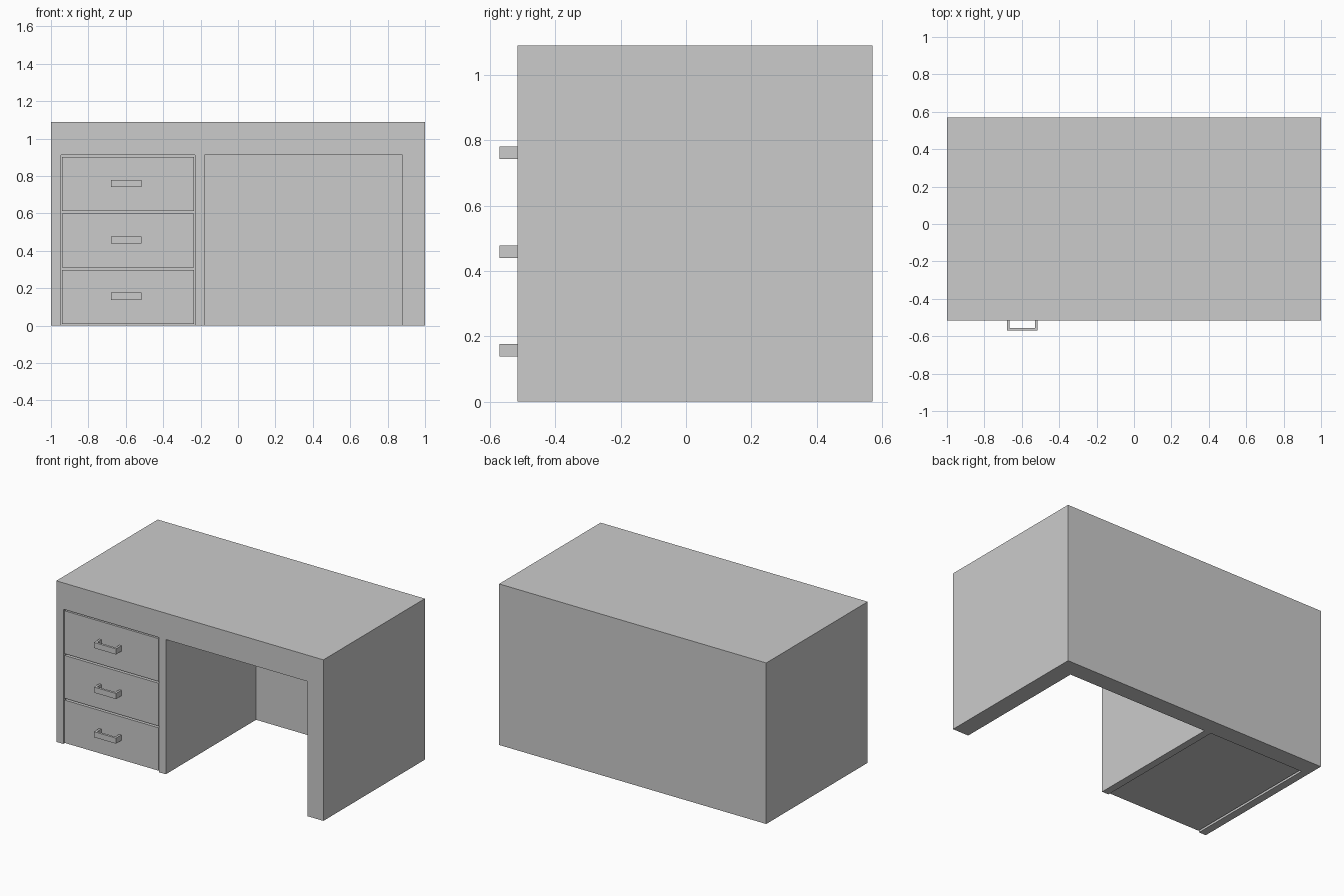
import bpy, bmesh

if "Cube" in bpy.data.objects:
    bpy.data.objects.remove(bpy.data.objects["Cube"])

FRONT, BACK, TOP = -0.515, 0.57, 1.09
INNER_BACK = 0.45


def finish(name, bm):
    bmesh.ops.recalc_face_normals(bm, faces=bm.faces)
    mesh = bpy.data.meshes.new(name)
    bm.to_mesh(mesh)
    bm.free()
    obj = bpy.data.objects.new(name, mesh)
    bpy.context.collection.objects.link(obj)
    return obj


def box(name, x0, x1, y0, y1, z0, z1):
    bm = bmesh.new()
    bmesh.ops.create_cube(bm, size=1)
    for v in bm.verts:
        v.co = (x1 if v.co.x > 0 else x0,
                y1 if v.co.y > 0 else y0,
                z1 if v.co.z > 0 else z0)
    return finish(name, bm)


def prism(name, outline, z0, z1):
    bm = bmesh.new()
    face = bm.faces.new([bm.verts.new((x, y, z0)) for x, y in outline])
    new = bmesh.ops.extrude_face_region(bm, geom=[face])["geom"]
    verts = [g for g in new if isinstance(g, bmesh.types.BMVert)]
    bmesh.ops.translate(bm, verts=verts, vec=(0, 0, z1 - z0))
    return finish(name, bm)


# Desk carcass with the drawer bay and knee space cut from the front and floor
carcass = box("desk_carcass", -1, 1, FRONT, BACK, 0, TOP)
openings = {"drawer_bay_cutter": (-0.947, -0.23), "knee_space_cutter": (-0.18, 0.88)}
for name, (x0, x1) in openings.items():
    cutter = box(name, x0, x1, FRONT - 0.2, INNER_BACK, -0.2, 0.912)
    cutter.hide_render = True
    cutter.hide_set(True)
    cutter.display_type = 'WIRE'
    mod = carcass.modifiers.new(name, 'BOOLEAN')
    mod.operation = 'DIFFERENCE'
    mod.solver = 'EXACT'
    mod.object = cutter

# Three drawers, each with a squared U-shaped pull
H0, H1, HY, T = -0.68, -0.515, -0.57, 0.015
DRAWER_FRONT = FRONT + 0.003
pull = [(H0, DRAWER_FRONT), (H0, HY), (H1, HY), (H1, DRAWER_FRONT),
        (H1 - T, DRAWER_FRONT), (H1 - T, HY + T), (H0 + T, HY + T), (H0 + T, DRAWER_FRONT)]
for i in range(3):
    z = 0.008 + 0.302 * i
    box(f"drawer_{i + 1}", -0.94, -0.235, DRAWER_FRONT, INNER_BACK - 0.01, z, z + 0.29)
    prism(f"drawer_handle_{i + 1}", pull, z + 0.13, z + 0.168)
